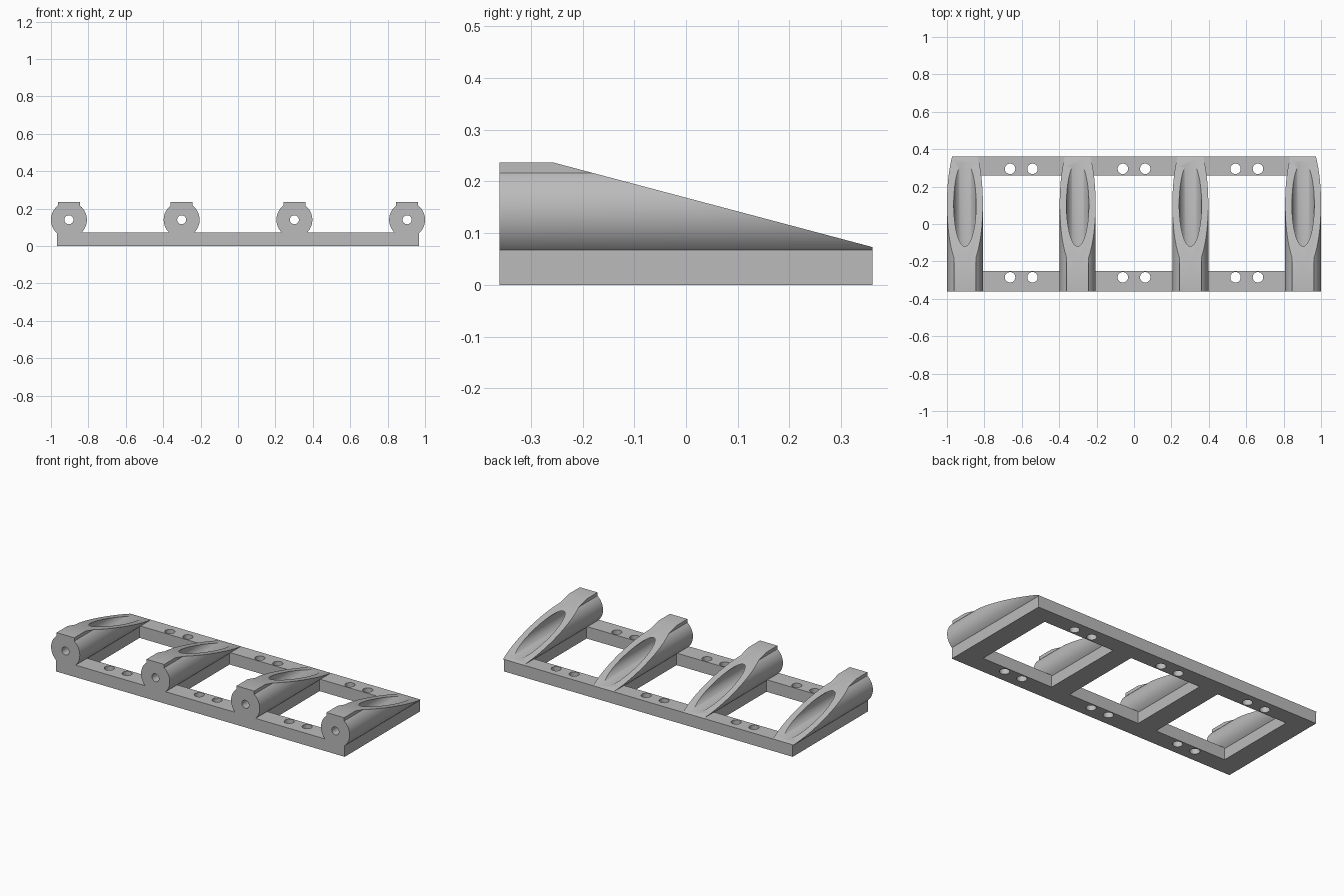
import bpy
import bmesh
import math
from mathutils import Matrix

cube = bpy.data.objects.get("Cube")
if cube:
    bpy.data.objects.remove(cube, do_unlink=True)

grey = bpy.data.materials.new("light_grey")
grey.use_nodes = True
grey.diffuse_color = (0.5, 0.5, 0.5, 1)
grey.node_tree.nodes["Principled BSDF"].inputs["Base Color"].default_value = (0.5, 0.5, 0.5, 1)

BACK, FRONT = 0.36, -0.36
FRAME_TOP = 0.073
AXIS_Z = 0.14
TUBE_R, BORE_R, PIN_R = 0.096, 0.06, 0.024
TUBE_TOP = AXIS_Z + TUBE_R
RIB = 0.063
TUBE_X = [-0.904 + i * 0.6027 for i in range(4)]


def finish(name, bm):
    bmesh.ops.recalc_face_normals(bm, faces=bm.faces)
    mesh = bpy.data.meshes.new(name)
    bm.to_mesh(mesh)
    bm.free()
    mesh.materials.append(grey)
    obj = bpy.data.objects.new(name, mesh)
    bpy.context.collection.objects.link(obj)
    return obj


def box(name, x0, x1, y0, y1, z0, z1):
    bm = bmesh.new()
    size = Matrix.Diagonal((x1 - x0, y1 - y0, z1 - z0, 1))
    place = Matrix.Translation(((x0 + x1) / 2, (y0 + y1) / 2, (z0 + z1) / 2))
    bmesh.ops.create_cube(bm, size=1, matrix=place @ size)
    return finish(name, bm)


def rod(name, x, y, z, radius, length, along_y=True, sides=64):
    bm = bmesh.new()
    turn = Matrix.Rotation(math.pi / 2 if along_y else 0, 4, "X")
    bmesh.ops.create_cone(bm, cap_ends=True, segments=sides, radius1=radius,
                          radius2=radius, depth=length,
                          matrix=Matrix.Translation((x, y, z)) @ turn)
    return finish(name, bm)


def wedge(name, x):
    # Side profile of everything above the sloping cut, extruded across the tube
    bm = bmesh.new()
    slope = (TUBE_TOP - FRAME_TOP) / (BACK + 0.255)
    start, end = -0.35, BACK + 0.1
    profile = [(start, TUBE_TOP + slope * (-0.255 - start)),
               (end, FRAME_TOP - slope * (end - BACK)), (end, 0.5), (start, 0.5)]
    face = bm.faces.new([bm.verts.new((x - 0.2, y, z)) for y, z in profile])
    moved = bmesh.ops.extrude_face_region(bm, geom=[face])["geom"]
    verts = [v for v in moved if isinstance(v, bmesh.types.BMVert)]
    bmesh.ops.translate(bm, verts=verts, vec=(0.4, 0, 0))
    return finish(name, bm)


def combine(target, tool, operation):
    mod = target.modifiers.new(operation.lower(), "BOOLEAN")
    mod.operation, mod.solver, mod.object = operation, "EXACT", tool
    bpy.context.view_layer.objects.active = target
    bpy.ops.object.modifier_apply(modifier=mod.name)
    bpy.data.objects.remove(tool, do_unlink=True)


# Rectangular base frame with three windows, each with bolt holes front and back
frame = box("tube_rack", TUBE_X[0] - RIB, TUBE_X[-1] + RIB, FRONT, BACK, 0, FRAME_TOP)
for left, right in zip(TUBE_X, TUBE_X[1:]):
    combine(frame, box("window", left + RIB, right - RIB, -0.25, 0.26, -0.1, 0.2), "DIFFERENCE")
    for y in (-0.285, 0.295):
        for side in (-0.06, 0.06):
            hole = rod("bolt_hole", (left + right) / 2 + side, y, 0.03,
                       0.028, 0.2, along_y=False, sides=32)
            combine(frame, hole, "DIFFERENCE")

# Four sloping tubes, each with a flat top block, a bore and a small front hole
for x in TUBE_X:
    tube = rod("tube", x, 0, AXIS_Z, TUBE_R, BACK - FRONT, sides=96)
    combine(tube, box("top_block", x - 0.059, x + 0.059, FRONT, 0, AXIS_Z, TUBE_TOP), "UNION")
    combine(tube, wedge("slope", x), "DIFFERENCE")
    combine(tube, rod("bore", x, 0.1, AXIS_Z, BORE_R, 0.8), "DIFFERENCE")
    combine(tube, rod("pin_hole", x, -0.3, AXIS_Z, PIN_R, 0.4, sides=32), "DIFFERENCE")
    combine(frame, tube, "UNION")

# Smooth curves, sharp edges
bpy.ops.object.select_all(action="DESELECT")
frame.select_set(True)
bpy.context.view_layer.objects.active = frame
bpy.ops.object.shade_smooth_by_angle(angle=math.radians(30))
